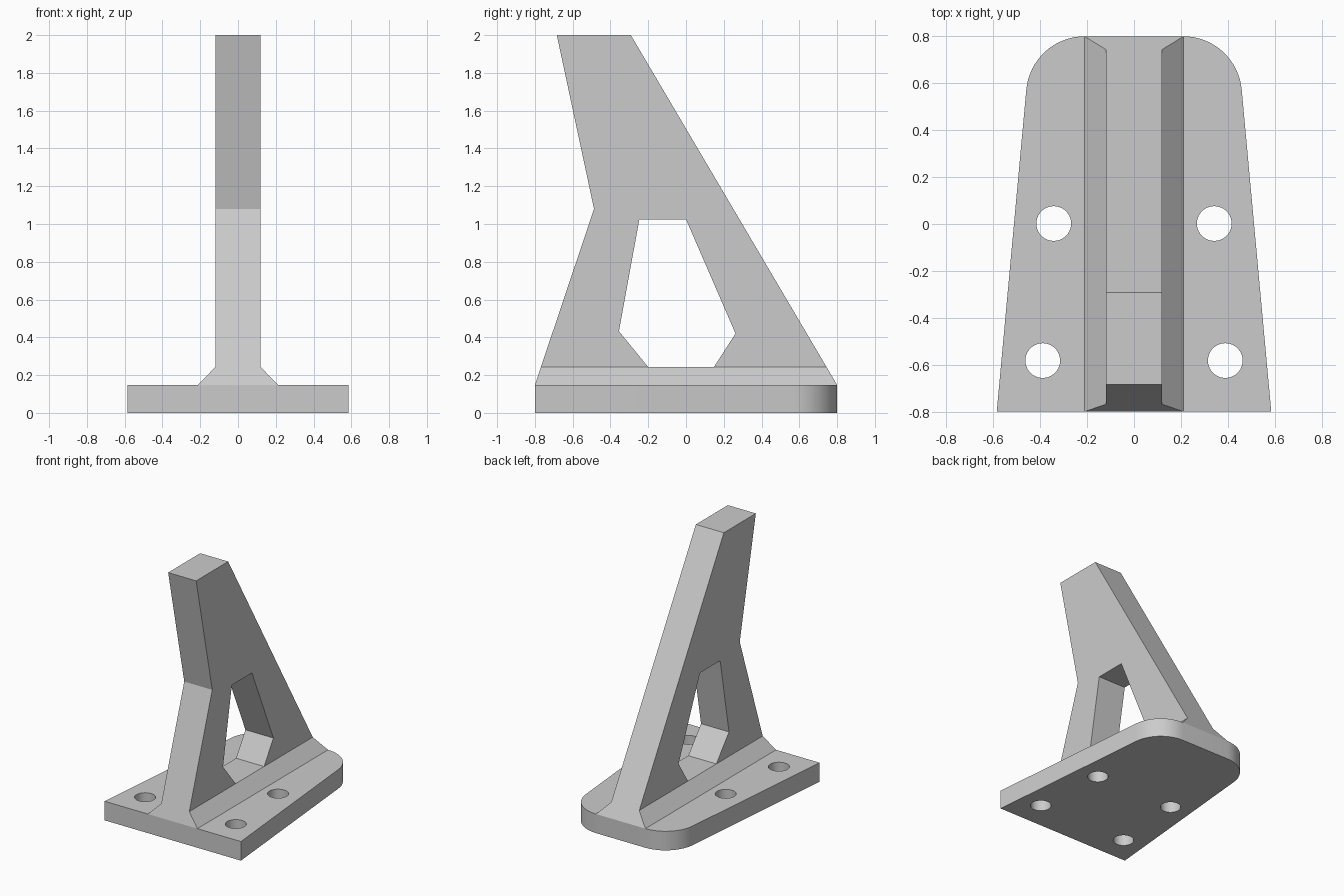
import bpy, bmesh
from math import sin, cos, tau, pi, atan2
from mathutils import Matrix, Vector

cube = bpy.data.objects.get("Cube")
if cube:
    bpy.data.objects.remove(cube, do_unlink=True)

grey = bpy.data.materials.new("light_grey")
grey.use_nodes = True
colour = (0.6, 0.6, 0.6, 1)
grey.diffuse_color = colour
grey.node_tree.nodes["Principled BSDF"].inputs["Base Color"].default_value = colour

PLATE_TOP, RIB_BASE = 0.148, 0.243
RIB_HALF, FOOT_HALF = 0.12, 0.212


def finish(name, mesh):
    """Clean the mesh, give it the colour and shade round walls smooth."""
    bm = bmesh.new()
    bm.from_mesh(mesh)
    bmesh.ops.remove_doubles(bm, verts=bm.verts, dist=1e-5)
    bmesh.ops.recalc_face_normals(bm, faces=bm.faces)
    bm.to_mesh(mesh)
    bm.free()
    mesh.materials.clear()
    mesh.materials.append(grey)
    obj = bpy.data.objects.new(name, mesh)
    bpy.context.collection.objects.link(obj)
    bpy.ops.object.select_all(action="DESELECT")
    obj.select_set(True)
    bpy.context.view_layer.objects.active = obj
    bpy.ops.object.shade_smooth_by_angle(angle=pi / 6)
    return obj


def extruded(name, loops, depth, matrix):
    """Extrude a filled flat outline; any further loops become holes."""
    curve = bpy.data.curves.new(name + "_outline", "CURVE")
    curve.dimensions = "2D"
    curve.fill_mode = "BOTH"
    curve.extrude = depth / 2
    for loop in loops:
        spline = curve.splines.new("POLY")
        spline.points.add(len(loop) - 1)
        for point, (x, y) in zip(spline.points, loop):
            point.co = (x, y, 0, 1)
        spline.use_cyclic_u = True
    helper = bpy.data.objects.new(name + "_helper", curve)
    bpy.context.collection.objects.link(helper)
    graph = bpy.context.evaluated_depsgraph_get()
    mesh = bpy.data.meshes.new_from_object(helper.evaluated_get(graph))
    bpy.data.objects.remove(helper, do_unlink=True)
    bpy.data.curves.remove(curve)
    mesh.name = name
    mesh.transform(matrix)
    return finish(name, mesh)


def circle(x, y, r, n=40):
    return [(x + r * cos(tau * i / n), y + r * sin(tau * i / n)) for i in range(n)]


# Tapered base plate with rounded back corners and four bolt holes
taper = atan2(0.125, 1.38)
steps = 16
angles = [taper + (pi / 2 - taper) * i / steps for i in range(steps + 1)]
half = [(0.585, -0.8)] + [(0.21 + 0.25 * cos(a), 0.55 + 0.25 * sin(a)) for a in angles]
outline = half + [(-x, y) for x, y in reversed(half)]
holes = [circle(side * x, y, 0.074)
         for side in (-1, 1) for x, y in ((0.342, 0.002), (0.389, -0.582))]
extruded("base_plate", [outline] + holes, PLATE_TOP,
         Matrix.Translation((0, 0, PLATE_TOP / 2)))

# Leaning upright: side profile in y and z, with the window between its legs
front_foot, knee = Vector((-0.8, PLATE_TOP)), Vector((-0.487, 1.08))
back_foot, back_tip = Vector((0.8, PLATE_TOP)), Vector((-0.292, 2))


def at_height(a, b, z):
    return a.lerp(b, (z - a.y) / (b.y - a.y)).x


front_y = at_height(front_foot, knee, RIB_BASE)
back_y = at_height(back_foot, back_tip, RIB_BASE)
profile = [(front_y, RIB_BASE), knee, (-0.684, 2), back_tip, (back_y, RIB_BASE),
           (0.148, RIB_BASE), (0.262, 0.42), (0.0, 1.025), (-0.247, 1.025),
           (-0.355, 0.432), (-0.2, RIB_BASE)]
side_on = Matrix(((0, 0, 1, 0), (1, 0, 0, 0), (0, 1, 0, 0), (0, 0, 0, 1)))
extruded("upright_rib", [profile], 2 * RIB_HALF, side_on)

# Sloped fillet strip joining the upright to the plate
bm = bmesh.new()
bmesh.ops.create_cube(bm, size=2)
for v in bm.verts:
    top, back = v.co.z > 0, v.co.y > 0
    v.co.x *= RIB_HALF if top else FOOT_HALF
    v.co.y = (back_y if back else front_y) if top else (0.8 if back else -0.8)
    v.co.z = RIB_BASE if top else PLATE_TOP
fillet = bpy.data.meshes.new("fillet_strip")
bm.to_mesh(fillet)
bm.free()
finish("fillet_strip", fillet)
